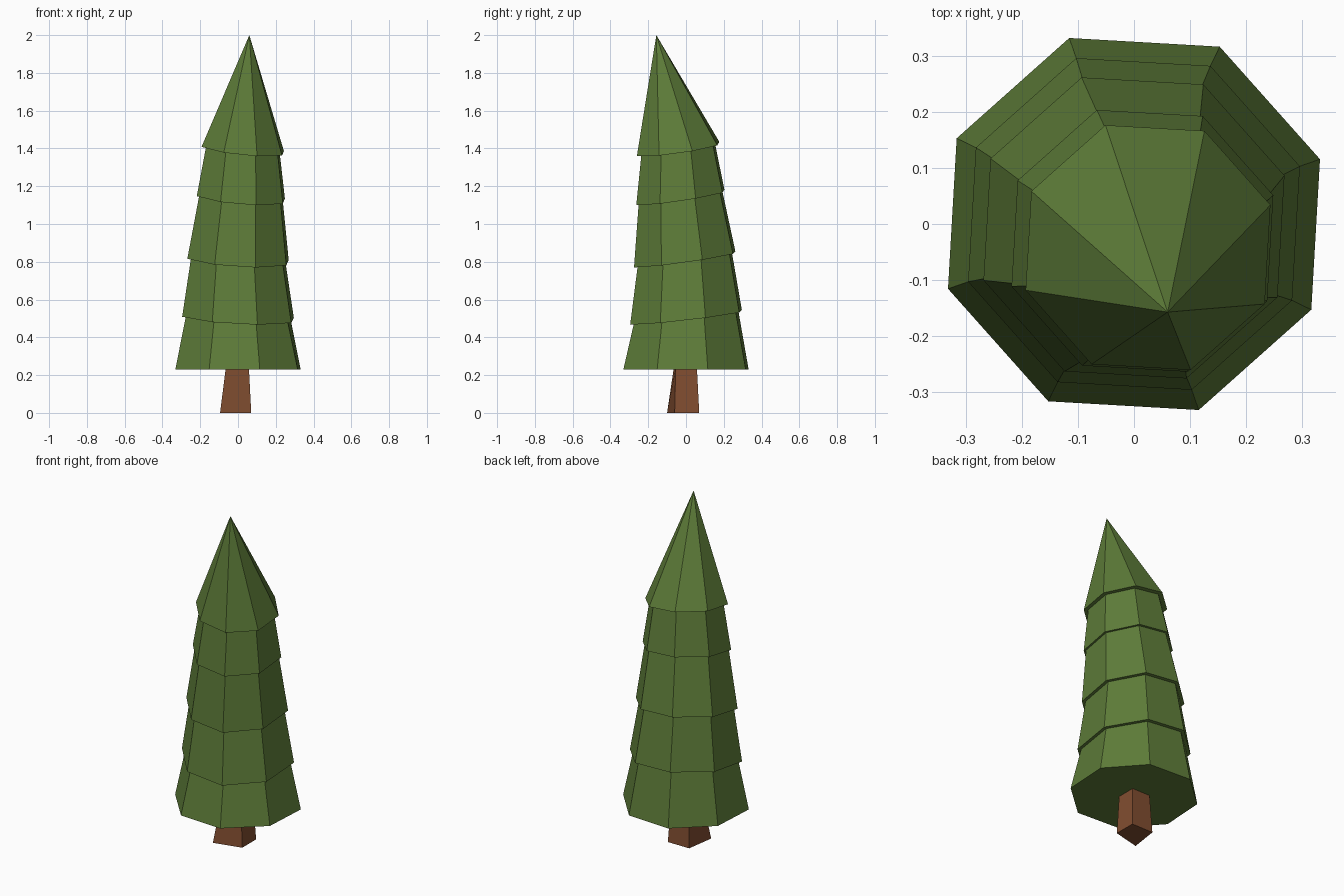
import bpy, bmesh
from math import cos, sin, radians

if "Cube" in bpy.data.objects:
    bpy.data.objects.remove(bpy.data.objects["Cube"])


def material(name, rgb):
    m = bpy.data.materials.new(name)
    m.diffuse_color = (*rgb, 1)
    m.use_nodes = True
    m.node_tree.nodes["Principled BSDF"].inputs["Base Color"].default_value = m.diffuse_color
    return m


def add_object(name, bm, mat):
    bmesh.ops.recalc_face_normals(bm, faces=bm.faces)
    mesh = bpy.data.meshes.new(name)
    bm.to_mesh(mesh)
    bm.free()
    mesh.materials.append(mat)
    ob = bpy.data.objects.new(name, mesh)
    bpy.context.collection.objects.link(ob)
    return ob


def bridge(bm, a, b):
    n = len(a)
    for i in range(n):
        j = (i + 1) % n
        bm.faces.new((a[i], a[j], b[j], b[i]))


# Foliage: tiered octagonal rings that shrink, lean and tilt upward
# rim: centre x, y, z, tilt along x, tilt along y, outer radius, ledge inner radius
rims = [
    (0.000, 0.000, 0.230, 0.00, 0.000, 0.351, None),
    (0.000, 0.000, 0.506, -0.05, 0.115, 0.313, 0.293),
    (0.000, -0.007, 0.813, -0.06, 0.140, 0.284, 0.264),
    (0.015, -0.030, 1.141, -0.08, 0.150, 0.247, 0.234),
    (0.025, -0.042, 1.397, -0.10, 0.140, 0.231, 0.206),
]
APEX = (0.06, -0.157, 2.0)


def ring(bm, cx, cy, cz, tx, ty, r):
    verts = []
    for i in range(8):
        a = radians(19.2 + 45 * i)
        dx, dy = r * cos(a), r * sin(a)
        verts.append(bm.verts.new((cx + dx, cy + dy, cz + tx * dx + ty * dy)))
    return verts


bm = bmesh.new()
last = None
for *plane, outer, inner in rims:
    if last:
        top = ring(bm, *plane, inner)
        bridge(bm, last, top)      # tier side
        last = ring(bm, *plane, outer)
        bridge(bm, top, last)      # overhanging ledge
    else:
        last = ring(bm, *plane, outer)
        bm.faces.new(last)         # flat underside
tip = bm.verts.new(APEX)
for i in range(8):
    bm.faces.new((last[i], last[(i + 1) % 8], tip))
add_object("foliage", bm, material("leaf_green", (0.11, 0.20, 0.04)))

# Trunk: four-sided tapered stump with one flared corner
base = [(-0.095, -0.10), (0.07, -0.06), (0.07, 0.07), (-0.07, 0.07)]
head = [(-0.065, -0.065), (0.058, -0.055), (0.058, 0.058), (-0.06, 0.058)]
bm = bmesh.new()
low = [bm.verts.new((x, y, 0)) for x, y in base]
high = [bm.verts.new((x, y, 0.235)) for x, y in head]
bridge(bm, low, high)
bm.faces.new(low)
bm.faces.new(high)
add_object("trunk", bm, material("bark_brown", (0.22, 0.075, 0.03)))
